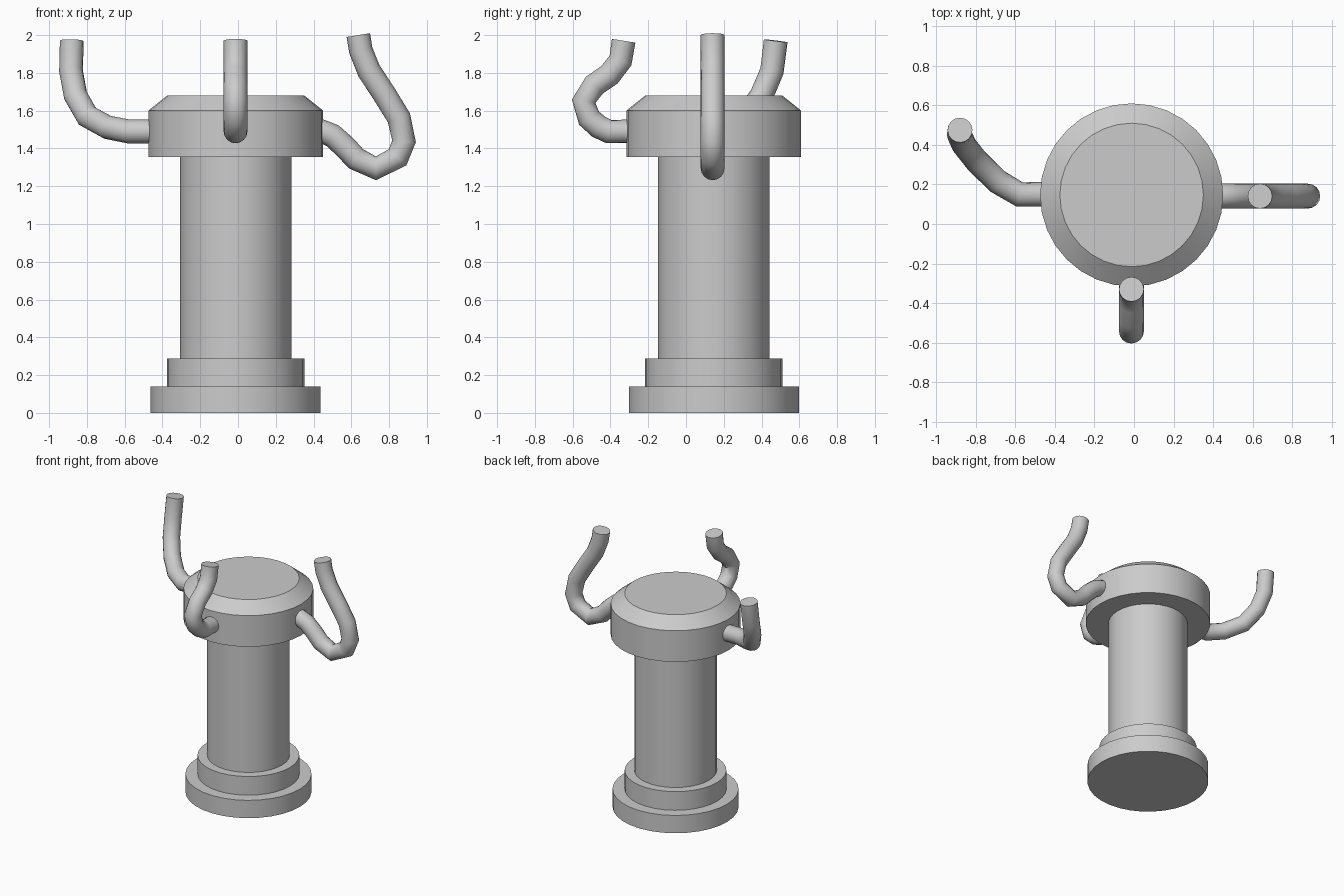
import bpy, bmesh, math

if "Cube" in bpy.data.objects:
    bpy.data.objects.remove(bpy.data.objects["Cube"])

CX, CY, SIDES = -0.012, 0.147, 32


def finish(obj, angle=30):
    bpy.ops.object.select_all(action='DESELECT')
    obj.select_set(True)
    bpy.context.view_layer.objects.active = obj
    bpy.ops.object.shade_smooth_by_angle(angle=math.radians(angle))


def turned(name, profile):
    """Closed round solid from (radius, height) pairs, bottom to top."""
    bm = bmesh.new()
    rings = []
    for r, z in profile:
        rings.append([bm.verts.new((r * math.cos(math.tau * i / SIDES),
                                    r * math.sin(math.tau * i / SIDES), z))
                      for i in range(SIDES)])
    for lo, hi in zip(rings, rings[1:]):
        for i in range(SIDES):
            j = (i + 1) % SIDES
            bm.faces.new((lo[i], lo[j], hi[j], hi[i]))
    bm.faces.new(rings[0][::-1])
    bm.faces.new(rings[-1])
    mesh = bpy.data.meshes.new(name)
    bm.to_mesh(mesh)
    bm.free()
    obj = bpy.data.objects.new(name, mesh)
    obj.location = (CX, CY, 0)
    bpy.context.collection.objects.link(obj)
    finish(obj)


def bent_tube(name, points, radius=0.063):
    """Capped round tube following a bent path."""
    curve = bpy.data.curves.new(name, 'CURVE')
    curve.dimensions = '3D'
    curve.bevel_depth = radius
    curve.bevel_resolution = 6
    curve.use_fill_caps = True
    spline = curve.splines.new('POLY')
    spline.points.add(len(points) - 1)
    for p, co in zip(spline.points, points):
        p.co = (*co, 1)
    obj = bpy.data.objects.new(name, curve)
    bpy.context.collection.objects.link(obj)
    bpy.ops.object.select_all(action='DESELECT')
    obj.select_set(True)
    bpy.context.view_layer.objects.active = obj
    bpy.ops.object.convert(target='MESH')
    finish(bpy.context.view_layer.objects.active, 50)


# Stepped base, column and chamfered head
turned("base_plate", [(0.45, 0), (0.45, 0.14)])
turned("base_step", [(0.363, 0.14), (0.363, 0.287)])
turned("column", [(0.294, 0.287), (0.294, 1.355)])
turned("head", [(0.463, 1.355), (0.463, 1.60), (0.363, 1.68)])

# Right arm: dips, then hooks upward in the xz plane
right = [(0.36, 1.49), (0.44, 1.492), (0.50, 1.468), (0.565, 1.41), (0.625, 1.345),
         (0.73, 1.295), (0.845, 1.353), (0.879, 1.438), (0.852, 1.562),
         (0.773, 1.69), (0.694, 1.81), (0.65, 1.92), (0.637, 2.0)]
bent_tube("right_arm", [(x, 0.141, z) for x, z in right])

# Front arm: bulges out and curls back in the yz plane
front = [(-0.22, 1.49), (-0.41, 1.49), (-0.462, 1.515), (-0.513, 1.56),
         (-0.542, 1.65), (-0.485, 1.735), (-0.405, 1.79), (-0.347, 1.865),
         (-0.33, 1.97)]
bent_tube("front_arm", [(-0.013, y, z) for y, z in front])

# Left arm: sweeps backward and up
bent_tube("left_arm", [(-0.38, 0.15, 1.49), (-0.58, 0.15, 1.49),
                       (-0.69, 0.215, 1.512), (-0.797, 0.32, 1.57),
                       (-0.86, 0.40, 1.68), (-0.884, 0.455, 1.81),
                       (-0.88, 0.475, 1.97)])
